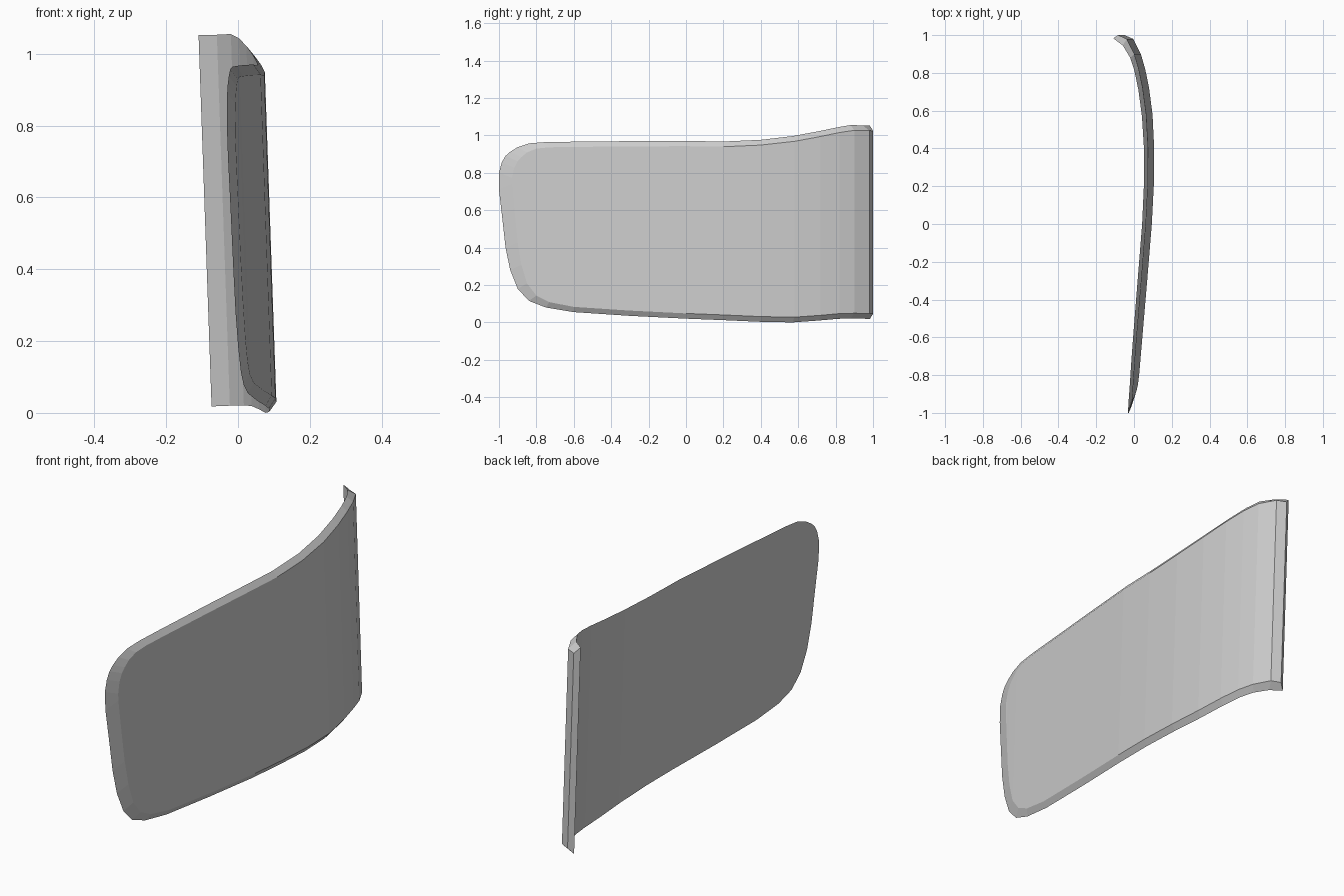
import bpy, bmesh

LEAN = -0.035    # x drift per unit of height
INSET = 0.028    # front face is smaller than the back: chamfered rim

# stations along the panel: back y, back x, bottom z, top z, front y, front x
STATIONS = [
    (-1.00, -0.003, 0.71, 0.80, -0.930, 0.020),
    (-0.985, -0.001, 0.58, 0.855, -0.918, 0.021),
    (-0.965, 0.001, 0.40, 0.89, -0.900, 0.023),
    (-0.94, 0.003, 0.28, 0.912, -0.880, 0.025),
    (-0.90, 0.007, 0.18, 0.937, -0.850, 0.028),
    (-0.84, 0.012, 0.115, 0.957, -0.800, 0.032),
    (-0.75, 0.018, 0.08, 0.964, -0.730, 0.037),
    (-0.60, 0.029, 0.055, 0.966, -0.600, 0.047),
    (-0.30, 0.053, 0.035, 0.969, -0.300, 0.072),
    (0.00, 0.077, 0.02, 0.970, 0.000, 0.096),
    (0.20, 0.086, 0.012, 0.967, 0.200, 0.106),
    (0.40, 0.087, 0.003, 0.976, 0.400, 0.108),
    (0.57, 0.077, 0.0, 0.996, 0.580, 0.099),
    (0.71, 0.059, 0.01, 1.022, 0.720, 0.081),
    (0.81, 0.039, 0.019, 1.043, 0.820, 0.061),
    (0.88, 0.017, 0.021, 1.055, 0.900, 0.038),
    (0.945, -0.022, 0.02, 1.053, 0.980, -0.003),
    (0.983, -0.073, 0.018, 1.052, 1.000, -0.048),
]

# curved panel: loft a four-point section through the stations
bm = bmesh.new()


def point(x, y, z):
    return bm.verts.new((x + LEAN * z, y, z))


rings = []
for yb, xb, lo, hi, yf, xf in STATIONS:
    rings.append([point(xb, yb, lo), point(xb, yb, hi),
                  point(xf, yf, hi - INSET), point(xf, yf, lo + INSET)])
for a, b in zip(rings, rings[1:]):
    for i in range(4):
        j = (i + 1) % 4
        bm.faces.new((a[i], a[j], b[j], b[i]))
bm.faces.new(rings[0])
bm.faces.new(rings[-1][::-1])
bmesh.ops.recalc_face_normals(bm, faces=bm.faces)

mesh = bpy.data.meshes.new("curved_panel")
bm.to_mesh(mesh)
bm.free()
panel = bpy.data.objects.new("curved_panel", mesh)
bpy.context.collection.objects.link(panel)
